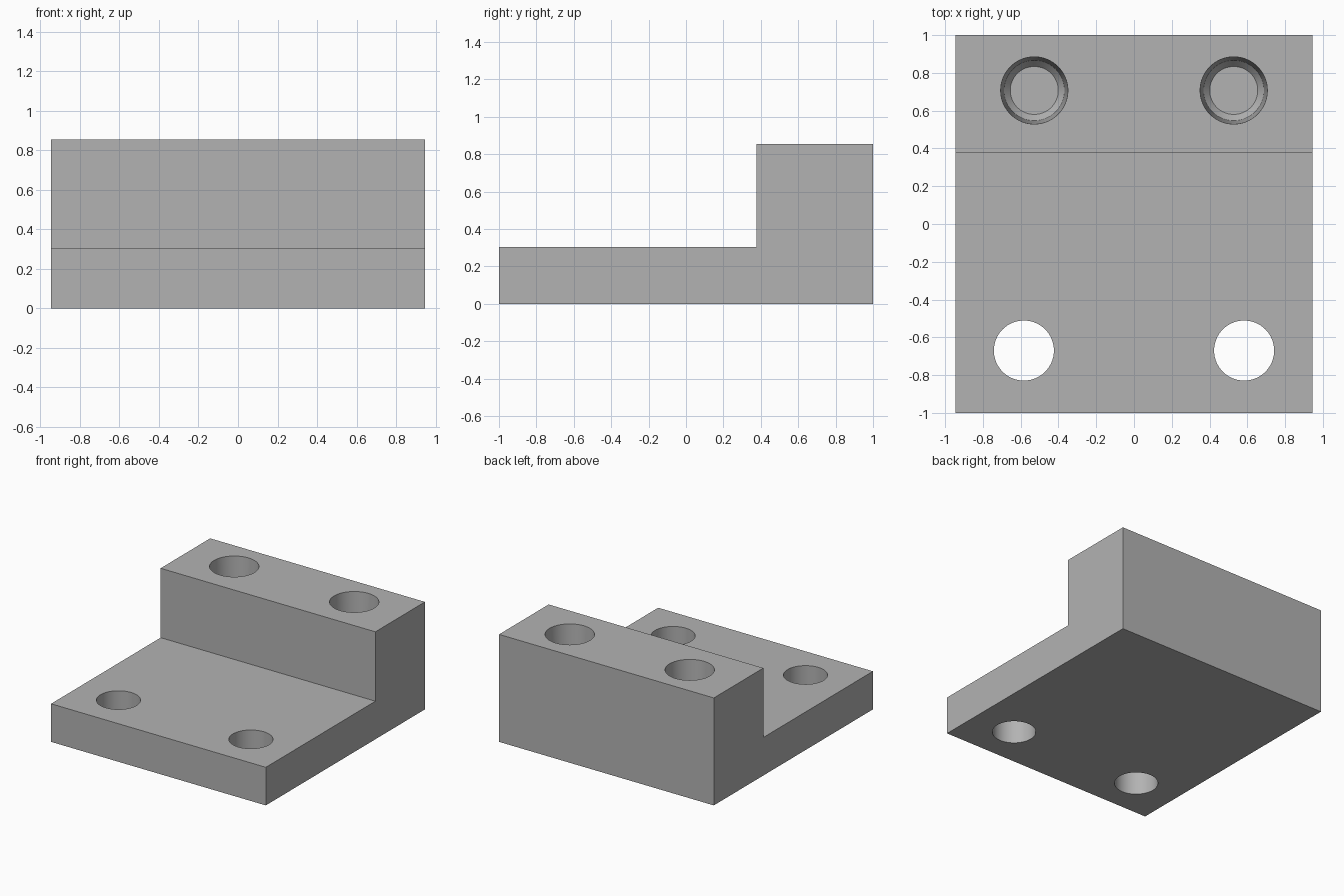
import bpy, bmesh, math

if "Cube" in bpy.data.objects:
    bpy.data.objects.remove(bpy.data.objects["Cube"], do_unlink=True)

grey = bpy.data.materials.new("plain grey")
grey.use_nodes = True
COLOUR = (0.45, 0.45, 0.45, 1)
grey.diffuse_color = COLOUR
grey.node_tree.nodes["Principled BSDF"].inputs["Base Color"].default_value = COLOUR

HALF_W, TOP, STEP_Z, STEP_Y = 0.945, 0.855, 0.303, 0.377


def make_object(name, bm):
    bmesh.ops.recalc_face_normals(bm, faces=bm.faces)
    mesh = bpy.data.meshes.new(name)
    bm.to_mesh(mesh)
    bm.free()
    mesh.materials.append(grey)
    obj = bpy.data.objects.new(name, mesh)
    bpy.context.collection.objects.link(obj)
    return obj


def turned_cutter(name, x, y, rings, sides=64):
    """Closed round solid from (radius, height) rings."""
    bm = bmesh.new()
    loops = [[bm.verts.new((x + r * math.cos(math.tau * i / sides),
                            y + r * math.sin(math.tau * i / sides), z))
              for i in range(sides)] for r, z in rings]
    for a, b in zip(loops, loops[1:]):
        for i in range(sides):
            j = (i + 1) % sides
            bm.faces.new((a[i], a[j], b[j], b[i]))
    bm.faces.new(loops[0])
    bm.faces.new(loops[-1])
    return make_object(name, bm)


# L-shaped bracket: side profile extruded across the width
profile = [(-1, 0), (1, 0), (1, TOP), (STEP_Y, TOP), (STEP_Y, STEP_Z), (-1, STEP_Z)]
bm = bmesh.new()
side = bm.faces.new([bm.verts.new((-HALF_W, y, z)) for y, z in profile])
ext = bmesh.ops.extrude_face_region(bm, geom=[side])
bmesh.ops.translate(bm, vec=(2 * HALF_W, 0, 0),
                    verts=[v for v in ext["geom"] if isinstance(v, bmesh.types.BMVert)])
bracket = make_object("step_bracket", bm)

# Through holes in the flange, tapered blind holes in the raised block
through = [(0.159, -0.1), (0.159, STEP_Z + 0.1)]
blind = [(0.127, TOP - 0.54), (0.16, TOP - 0.50), (0.178, TOP), (0.178, TOP + 0.1)]
cutters = []
for s, label in ((1, "left"), (-1, "right")):
    cutters.append(turned_cutter(f"{label}_flange_hole_cutter", s * 0.583, -0.67, through))
    cutters.append(turned_cutter(f"{label}_block_hole_cutter", s * 0.528, 0.707, blind))

for cutter in cutters:
    cutter.hide_render = True
    mod = bracket.modifiers.new(cutter.name, "BOOLEAN")
    mod.operation, mod.solver, mod.object = "DIFFERENCE", "EXACT", cutter

# Bake the holes, then drop the cutters
bpy.context.view_layer.objects.active = bracket
bracket.select_set(True)
for mod in list(bracket.modifiers):
    bpy.ops.object.modifier_apply(modifier=mod.name)
for cutter in cutters:
    bpy.data.objects.remove(cutter, do_unlink=True)

# Smooth hole walls with sharp rims
bpy.ops.object.select_all(action="DESELECT")
bracket.select_set(True)
bpy.ops.object.shade_smooth_by_angle(angle=math.radians(30))
